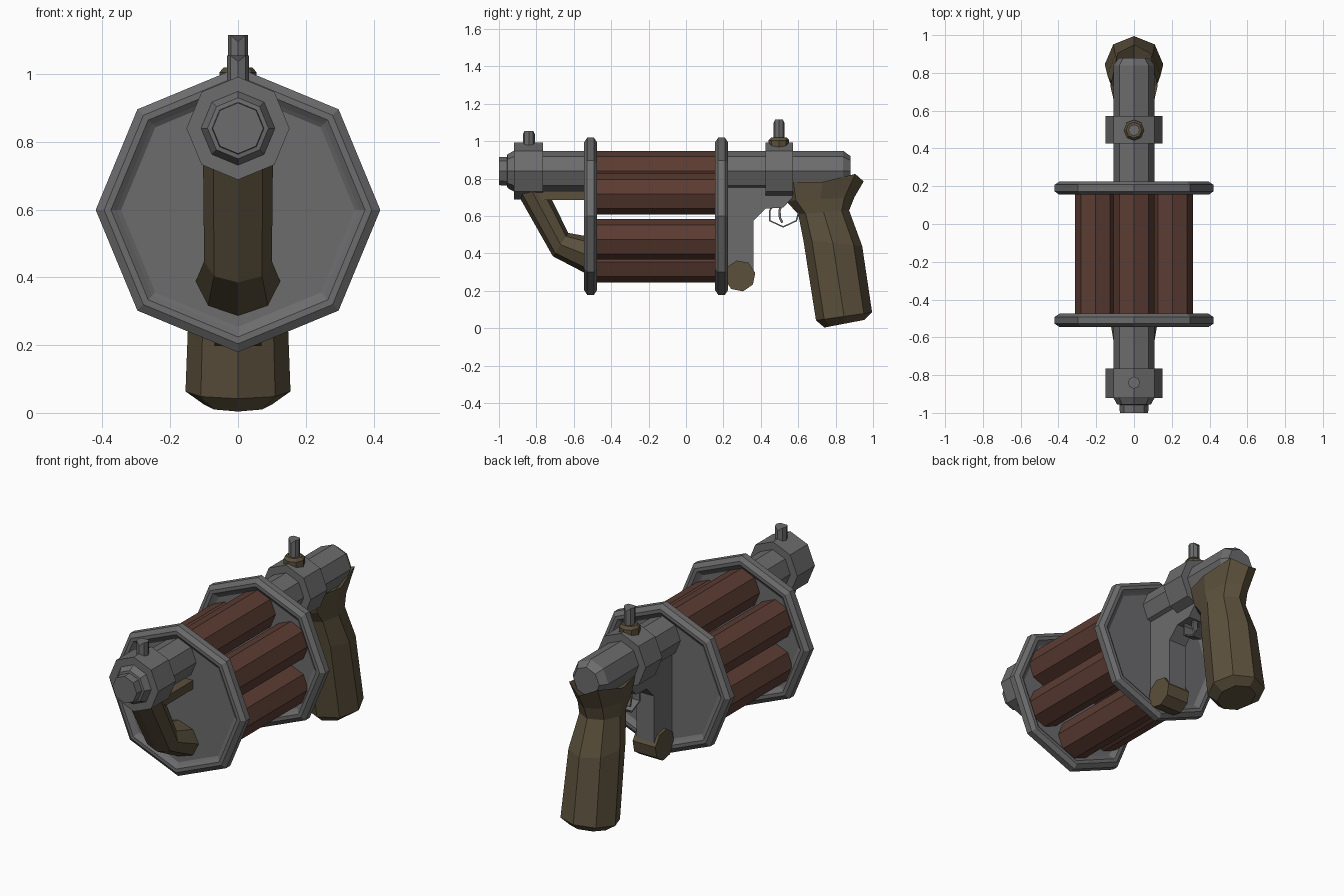
import bpy, bmesh
from math import sin, cos, pi, radians
from mathutils import Vector

if "Cube" in bpy.data.objects:
    bpy.data.objects.remove(bpy.data.objects["Cube"])


def material(name, r, g, b):
    m = bpy.data.materials.new(name)
    m.diffuse_color = (r, g, b, 1)
    m.use_nodes = True
    m.node_tree.nodes["Principled BSDF"].inputs["Base Color"].default_value = m.diffuse_color
    return m


STEEL = material("steel", 0.15, 0.15, 0.155)
WOOD = material("wood", 0.105, 0.08, 0.045)
COPPER = material("copper", 0.105, 0.045, 0.032)


def loft(name, rings, mat):
    """Skin a list of equal-length rings and cap both ends."""
    bm = bmesh.new()
    vs = [[bm.verts.new(p) for p in ring] for ring in rings]
    n = len(rings[0])
    for a, b in zip(vs, vs[1:]):
        for i in range(n):
            j = (i + 1) % n
            bm.faces.new((a[i], a[j], b[j], b[i]))
    bm.faces.new(vs[0])
    bm.faces.new(vs[-1])
    bmesh.ops.recalc_face_normals(bm, faces=bm.faces)
    me = bpy.data.meshes.new(name)
    bm.to_mesh(me)
    bm.free()
    me.materials.append(mat)
    ob = bpy.data.objects.new(name, me)
    bpy.context.collection.objects.link(ob)
    return ob


def lathe_y(name, profile, x, z, mat, turn=0.0):
    """Octagonal turned part along y; profile holds (y, radius)."""
    angles = [k * pi / 4 + turn for k in range(8)]
    return loft(name, [[(x + r * sin(a), y, z + r * cos(a)) for a in angles]
                       for y, r in profile], mat)


def lathe_z(name, profile, y, mat, notch=0.0):
    """Octagonal post along z; profile holds (z, radius), notch cuts a V in the top."""
    rings = [[[r * sin(k * pi / 4), y + r * cos(k * pi / 4), z] for k in range(8)]
             for z, r in profile]
    for k in (0, 4):
        rings[-1][k][2] -= notch
    return loft(name, rings, mat)


def section(front, back, half_width):
    """Octagonal slice of a grip between a front and a back (y, z) point."""
    f, b = Vector((0, *front)), Vector((0, *back))
    c, d = (f + b) / 2, (b - f) / 2
    return [c + d * cos(k * pi / 4) + Vector((half_width * sin(k * pi / 4), 0, 0))
            for k in range(8)]


def prism(name, outline, half_width, mat):
    """Extrude a (y, z) outline across x."""
    return loft(name, [[(s * half_width, y, z) for y, z in outline] for s in (-1, 1)], mat)


def strip(name, path, half_width, thickness, mat):
    """Bent sheet following a (y, z) path."""
    me = bpy.data.meshes.new(name)
    verts = [(s * half_width, y, z) for y, z in path for s in (-1, 1)]
    me.from_pydata(verts, [], [(2*i, 2*i+1, 2*i+3, 2*i+2) for i in range(len(path) - 1)])
    me.materials.append(mat)
    ob = bpy.data.objects.new(name, me)
    bpy.context.collection.objects.link(ob)
    mod = ob.modifiers.new("thickness", "SOLIDIFY")
    mod.thickness, mod.offset = thickness, 0


AXIS = 0.84   # barrel height
DRUM = 0.597  # drum centre height

# Barrel halves and their collars
lathe_y("front_barrel", [(-1, .075), (-.957, .077), (-.955, .09), (-.92, .109), (-.5, .109)],
        0, AXIS, STEEL)
lathe_y("rear_barrel", [(.18, .109), (.84, .109), (.88, .08)], 0, AXIS, STEEL)
lathe_y("front_collar", [(-.92, .152), (-.765, .152)], 0, AXIS, STEEL)
lathe_y("rear_collar", [(.425, .152), (.572, .152)], 0, AXIS, STEEL)

# Drum end plates with raised, rounded rims
half = [(-.014, .345), (-.022, .358), (-.035, .375), (-.035, .395), (-.018, .42)]
plate = half + [(-y, r) for y, r in reversed(half)]
for name, y0 in (("front_plate", -.51), ("rear_plate", .19)):
    lathe_y(name, [(y0 + y, r) for y, r in plate], 0, DRUM + .002, STEEL)

# Six chambers
for i in range(6):
    a = radians(60 * i)
    lathe_y(f"chamber_{i + 1}", [(-.5, .109), (.18, .109)],
            .235 * sin(a), DRUM + .243 * cos(a), COPPER)

# Sights
lathe_z("front_sight", [(.95, .032), (1.055, .032)], -.84, STEEL, .018)
lathe_z("rear_sight_base", [(.95, .055), (1.005, .055), (1.02, .042)], .497, WOOD)
lathe_z("rear_sight", [(.98, .03), (1.115, .03)], .497, STEEL, .02)

# Rear grip: tapered bottom, bulged shaft, pinched neck, flared saddle
top = section((.51, .78), (.95, .785), .125)
for k in (1, 7):
    top[k] = Vector((top[k].x, .905, .825))
loft("rear_grip", [
    section((.74, .004), (.955, .045), .10),
    section((.695, .042), (.995, .085), .155),
    section((.627, .475), (.942, .44), .14),
    section((.60, .61), (.872, .63), .108),
    section((.535, .68), (.90, .70), .108),
    top,
    section((.58, .76), (.88, .765), .09)], WOOD)

# Front handle: slanted arm, lower elbow into the plate, upper brace
loft("front_handle", [
    section((-.91, .735), (-.74, .735), .103),
    section((-.712, .385), (-.63, .51), .10),
    section((-.52, .285), (-.52, .49), .125)], WOOD)
prism("handle_brace", [(-.80, .735), (-.52, .735), (-.52, .687), (-.77, .687)], .09, WOOD)

# Frame bracket with its hinge nub
prism("frame_bracket", [(.20, .76), (.57, .76), (.57, .70), (.52, .645), (.425, .64),
                        (.36, .575), (.36, .30), (.20, .30)], .055, STEEL)
prism("hinge_nub", [(.288 + .084 * cos(k * pi / 4 + .2), .28 + .084 * sin(k * pi / 4 + .2))
                    for k in range(8)], .07, WOOD)

# Trigger and guard
strip("trigger_guard", [(.47, .66), (.448, .63), (.448, .575), (.52, .542), (.59, .575),
                        (.605, .63)], .03, .008, STEEL)
strip("trigger", [(.515, .67), (.50, .63), (.502, .59), (.515, .565)], .015, .012, STEEL)
